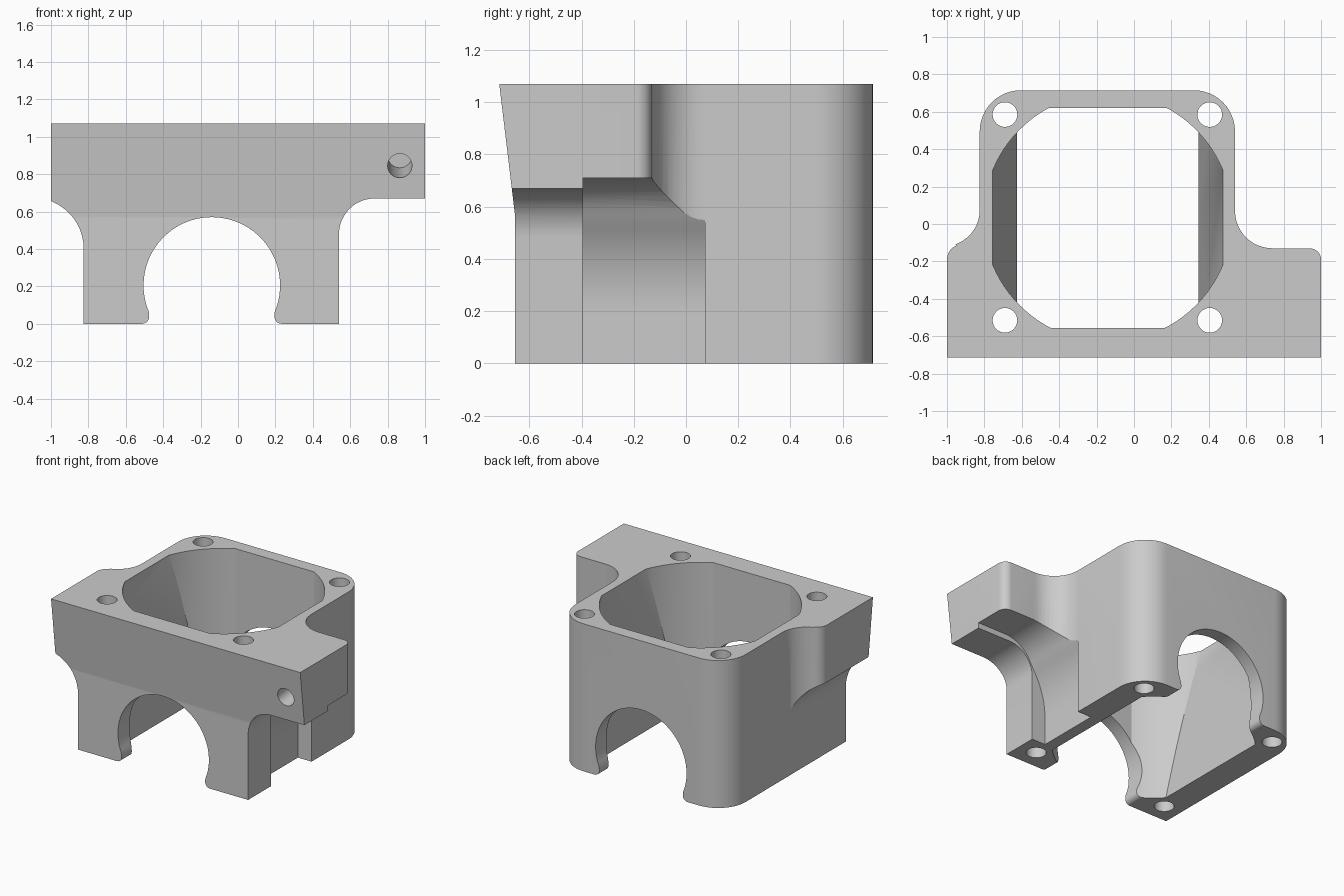
import bpy, bmesh
from math import cos, sin, radians
from mathutils import Matrix, Vector

old = bpy.data.objects.get("Cube")
if old:
    bpy.data.objects.remove(old, do_unlink=True)

grey = bpy.data.materials.new("light grey")
grey.use_nodes = True
grey.diffuse_color = (0.6, 0.6, 0.6, 1)
grey.node_tree.nodes["Principled BSDF"].inputs["Base Color"].default_value = grey.diffuse_color


def arc(cx, cy, r, start, end, n=12):
    angles = [radians(start + (end - start) * i / n) for i in range(n + 1)]
    return [(cx + r * cos(a), cy + r * sin(a)) for a in angles]


def prism(name, points, axis, low, high):
    """Extrude a 2D outline along x, y or z."""
    place = {"x": lambda p, d: (d, p[0], p[1]),
             "y": lambda p, d: (p[0], d, p[1]),
             "z": lambda p, d: (p[0], p[1], d)}[axis]
    bm = bmesh.new()
    face = bm.faces.new([bm.verts.new(place(p, low)) for p in points])
    moved = bmesh.ops.extrude_face_region(bm, geom=[face])["geom"]
    shift = Vector(place((0, 0), high - low))
    bmesh.ops.translate(bm, vec=shift, verts=[v for v in moved if isinstance(v, bmesh.types.BMVert)])
    bmesh.ops.recalc_face_normals(bm, faces=bm.faces)
    mesh = bpy.data.meshes.new(name)
    bm.to_mesh(mesh)
    bm.free()
    mesh.materials.append(grey)
    obj = bpy.data.objects.new(name, mesh)
    bpy.context.collection.objects.link(obj)
    return obj


def combine(target, tool, operation="DIFFERENCE"):
    """Apply a boolean and discard the tool."""
    mod = target.modifiers.new("cut", "BOOLEAN")
    mod.operation, mod.object, mod.solver = operation, tool, "EXACT"
    bpy.context.view_layer.objects.active = target
    bpy.ops.object.modifier_apply(modifier=mod.name)
    bpy.data.objects.remove(tool, do_unlink=True)


TOP = 1.07
RIGHT, LEFT = 0.54, -0.825
MID = -0.14

# Plan outline: wide front flange blending into the rounded box
plan = [(-1, -0.8), (1, -0.8)]
plan += arc(0.94, -0.19, 0.06, 0, 90, 8)
plan += arc(0.74, 0.07, 0.2, 270, 180)
plan += arc(0.32, 0.495, 0.22, 0, 90)
plan += arc(-0.605, 0.495, 0.22, 90, 180)
plan += arc(-1.02, 0.075, 0.195, 0, -70)
plan += arc(-0.92, -0.19, 0.08, 110, 180, 8)
body = prism("bracket_body", plan, "z", 0, TOP)

# Front silhouette: narrow legs with fillets below the flange
outline = [(LEFT, -0.1), (RIGHT, -0.1)]
outline += arc(0.73, 0.48, 0.19, 180, 90)
outline += [(1.1, 0.67), (1.1, 1.3), (-1.1, 1.3)]
outline += arc(-1.1, 0.4, 0.275, 90, 0)
combine(body, prism("silhouette", outline, "y", -1, 1), "INTERSECT")

# Front face, leaning outwards above the legs
lean = [(-0.655, -0.1), (-0.655, 0.57), (-0.715, TOP), (-0.739, 1.27), (-1, 1.27), (-1, -0.1)]
combine(body, prism("front_trim", lean, "x", -1.2, 1.2))

# Tapered cavity with rounded corners
taper = [(MID - 0.473, -0.1), (MID + 0.473, -0.1), (MID + 0.631, 1.2), (MID - 0.631, 1.2)]
cavity = prism("cavity", taper, "y", -0.555, 0.62)
round_core = prism("round_core", arc(MID, 0.035, 0.665, 0, 360, 96)[:-1], "z", -0.05, 1.15)
combine(cavity, round_core, "INTERSECT")
combine(body, cavity)

# Round opening through front and back, with rounded toes
half = arc(0, 0.205, 0.365, 90, -23, 24)
half += arc(0.373, 0.038, 0.038, 160, 270, 8)[1:] + [(0.373, -0.1)]
opening = [(MID + x, z) for x, z in half] + [(MID - x, z) for x, z in reversed(half[1:])]
combine(body, prism("opening", opening, "y", -1, 1))

# Clearance pocket on the side, sweeping out under the flange
pocket = [(0.43, -0.1), (0.43, 0.2)]
pocket += arc(1.03, 0.2, 0.6, 180, 146, 10)[1:]
pocket += arc(0.77, 0.47, 0.24, 155, 90, 10) + [(1.2, 0.71), (1.2, -0.1)]
combine(body, prism("pocket", pocket, "y", -0.395, 0.072))

# Four vertical screw holes
for x in (-0.69, 0.405):
    for y in (-0.515, 0.585):
        combine(body, prism("screw_hole", arc(x, y, 0.066, 0, 360, 32)[:-1], "z", -0.2, 1.3))

# Blind hole in the leaning face
blind = prism("blind_hole", arc(0, 0, 0.065, 0, 360, 32)[:-1], "y", -0.1, 0.45)
blind.matrix_world = Matrix.Translation((0.865, -0.69, 0.845)) @ Matrix.Rotation(radians(6.8), 4, "X")
bpy.context.view_layer.update()
combine(body, blind)

# Smooth shading with crisp edges
bpy.ops.object.select_all(action="DESELECT")
body.select_set(True)
bpy.context.view_layer.objects.active = body
bpy.ops.object.shade_smooth_by_angle(angle=radians(25))
